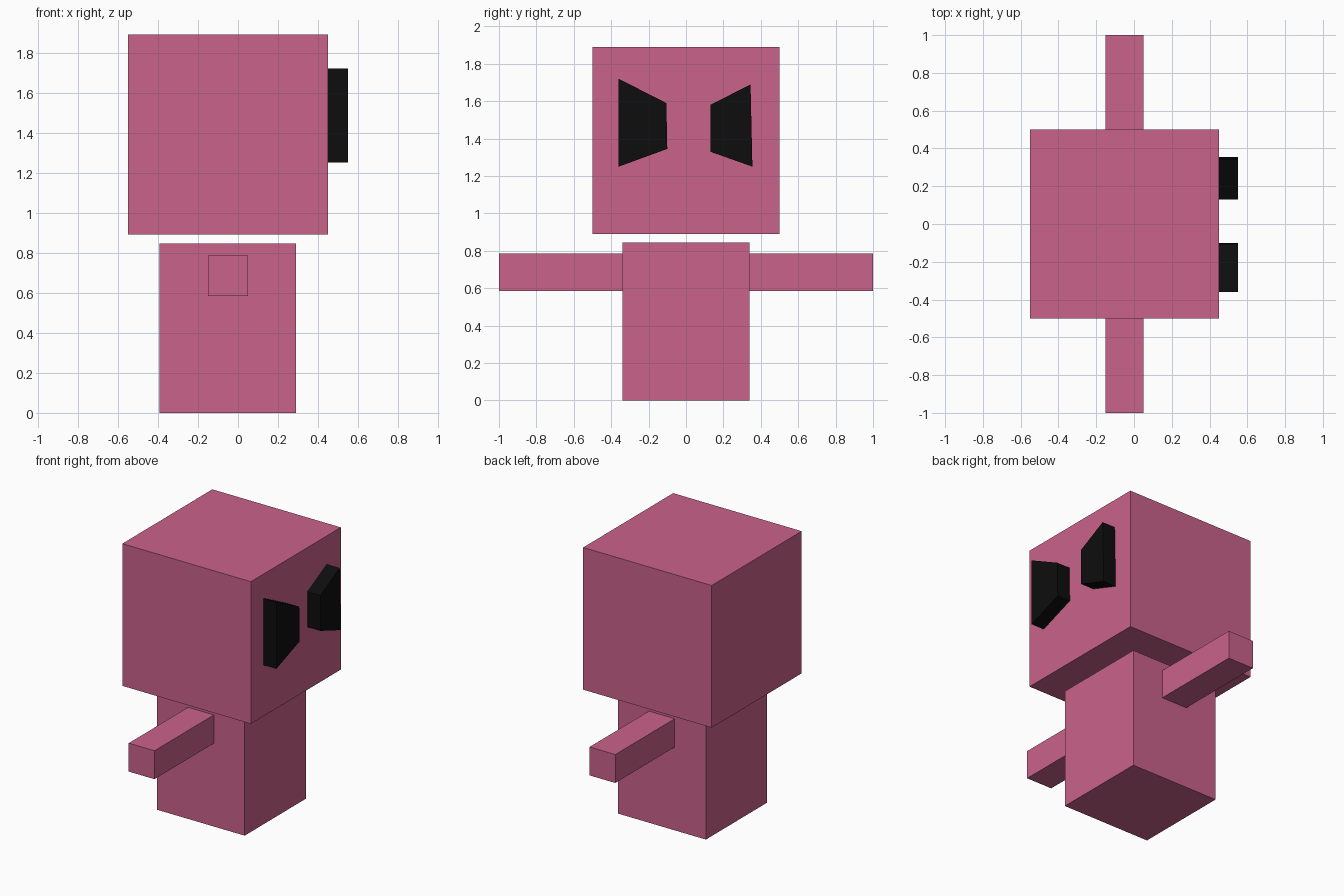
import bpy, bmesh

if "Cube" in bpy.data.objects:
    bpy.data.objects.remove(bpy.data.objects["Cube"])


def material(name, rgb):
    m = bpy.data.materials.new(name)
    m.diffuse_color = (*rgb, 1.0)
    m.use_nodes = True
    m.node_tree.nodes["Principled BSDF"].inputs["Base Color"].default_value = m.diffuse_color
    return m


PINK = material("pink", (0.59, 0.122, 0.255))
BLACK = material("black", (0.004, 0.004, 0.004))


def finish(bm, name, mat):
    bmesh.ops.recalc_face_normals(bm, faces=bm.faces)
    mesh = bpy.data.meshes.new(name)
    bm.to_mesh(mesh)
    bm.free()
    mesh.materials.append(mat)
    obj = bpy.data.objects.new(name, mesh)
    bpy.context.collection.objects.link(obj)
    return obj


def box(name, lo, hi, mat):
    bm = bmesh.new()
    bmesh.ops.create_cube(bm, size=1.0)
    for v in bm.verts:
        v.co = [(a + b) / 2 + c * (b - a) for a, b, c in zip(lo, hi, v.co)]
    return finish(bm, name, mat)


def prism(name, outline, x0, x1, mat):
    """Extrude a (y, z) outline along x."""
    bm = bmesh.new()
    face = bm.faces.new([bm.verts.new((x0, y, z)) for y, z in outline])
    ext = bmesh.ops.extrude_face_region(bm, geom=[face], use_keep_orig=True)
    for g in ext["geom"]:
        if isinstance(g, bmesh.types.BMVert):
            g.co.x = x1
    return finish(bm, name, mat)


# Head and body, with a small gap between them
box("head", (-0.55, -0.5, 0.89), (0.45, 0.5, 1.89), PINK)
box("body", (-0.393, -0.34, 0.0), (0.29, 0.34, 0.845), PINK)

# Arms stretched out to both sides
box("right_arm", (-0.15, -1.0, 0.585), (0.05, -0.34, 0.785), PINK)
box("left_arm", (-0.15, 0.34, 0.585), (0.05, 1.0, 0.785), PINK)

# Slanted raised eyes, slightly uneven
prism("right_eye", [(-0.36, 1.25), (-0.10, 1.345), (-0.105, 1.59), (-0.36, 1.72)],
      0.45, 0.55, BLACK)
prism("left_eye", [(0.13, 1.33), (0.355, 1.25), (0.345, 1.69), (0.13, 1.58)],
      0.45, 0.55, BLACK)
